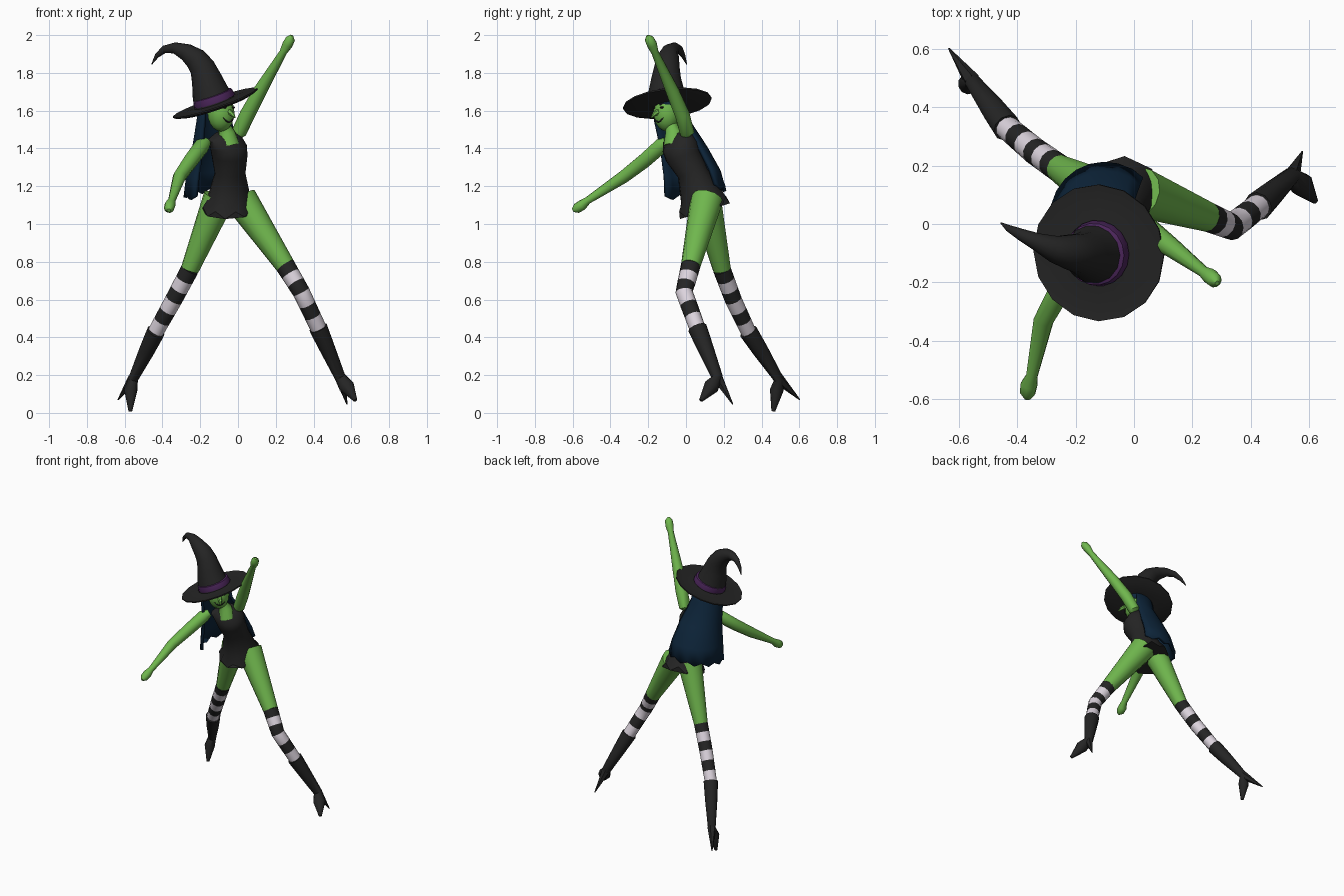
import bpy, bmesh, math
from mathutils import Vector as V

if "Cube" in bpy.data.objects:
    bpy.data.objects.remove(bpy.data.objects["Cube"])

COLORS = {
    "green_skin": (0.16, 0.47, 0.075), "black_cloth": (0.018, 0.018, 0.018),
    "navy_hair": (0.004, 0.018, 0.042), "white_stripe": (0.72, 0.66, 0.73),
    "purple_band": (0.075, 0.02, 0.11),
}
MATS = {}
for key, rgb in COLORS.items():
    MATS[key] = bpy.data.materials.new(key)
    MATS[key].diffuse_color = (*rgb, 1)


def finish(name, bm, mats, angle=40):
    bmesh.ops.recalc_face_normals(bm, faces=bm.faces)
    me = bpy.data.meshes.new(name)
    bm.to_mesh(me)
    bm.free()
    for m in mats:
        me.materials.append(MATS[m])
    ob = bpy.data.objects.new(name, me)
    bpy.context.collection.objects.link(ob)
    bpy.ops.object.select_all(action='DESELECT')
    ob.select_set(True)
    bpy.context.view_layer.objects.active = ob
    bpy.ops.object.shade_smooth_by_angle(angle=math.radians(angle))
    return ob


def loft(name, rings, mats, seg=None, closed=True, angle=40):
    """Skin a list of point rings; seg gives the material index per span."""
    bm = bmesh.new()
    vs = [[bm.verts.new(p) for p in r] for r in rings]
    n = len(rings[0])
    for i in range(len(vs) - 1):
        for j in range(n if closed else n - 1):
            k = (j + 1) % n
            f = bm.faces.new((vs[i][j], vs[i][k], vs[i + 1][k], vs[i + 1][j]))
            f.material_index = seg[i] if seg else 0
    if closed:
        bm.faces.new(vs[0][::-1])
        f = bm.faces.new(vs[-1])
        f.material_index = seg[-1] if seg else 0
    return finish(name, bm, mats, angle)


def ellipse(c, u, v, a, b, n):
    return [c + u * a * math.cos(2 * math.pi * i / n) + v * b * math.sin(2 * math.pi * i / n)
            for i in range(n)]


def tube(name, path, mats, seg=None, n=10, ref=(0.6, 0.8, 0)):
    """Path entries are (x, y, z, radius)."""
    pts, rings, u = [V(p[:3]) for p in path], [], V(ref)
    for i, p in enumerate(pts):
        t = (pts[min(i + 1, len(pts) - 1)] - pts[max(i - 1, 0)]).normalized()
        u = (u - t * u.dot(t)).normalized()
        rings.append(ellipse(p, u, t.cross(u), path[i][3], path[i][3], n))
    return loft(name, rings, mats, seg)


def ball(name, c, size, mat, segs=14):
    bm = bmesh.new()
    bmesh.ops.create_uvsphere(bm, u_segments=segs, v_segments=10, radius=1)
    for v in bm.verts:
        v.co = V(c) + V([v.co[i] * size[i] for i in range(3)])
    return finish(name, bm, [mat], 60)


def mix(a, b, t):
    return tuple(x + (y - x) * t for x, y in zip(a, b))


# Legs: thigh, six-band stocking, boot, foot and spike heel
def leg(side, hip, top, knee, cuff, ankle, ball_of_foot, toe, heel):
    tube(side + "_thigh", [hip, mix(hip, top, 0.5), top], ["green_skin"], n=12)
    bands = [mix(top, knee, t / 3) for t in range(3)] + [mix(knee, cuff, t / 3) for t in range(4)]
    tube(side + "_stocking", bands, ["black_cloth", "white_stripe"], [0, 1, 0, 1, 0, 1], n=12)
    lip = cuff[:3] + (cuff[3] + 0.008,)
    calf = mix(cuff, ankle, 0.4)[:3] + (0.043,)
    tube(side + "_boot", [lip, calf, ankle, ball_of_foot, toe], ["black_cloth"])
    start = ankle[:3] + (0.03,)
    tube(side + "_heel", [start, mix(start, heel, 0.4), heel], ["black_cloth"], n=6)


leg("right", (-0.10, 0.10, 1.14, 0.085), (-0.255, 0.19, 0.76, 0.048),
    (-0.34, 0.25, 0.60, 0.046), (-0.435, 0.33, 0.43, 0.042), (-0.555, 0.49, 0.18, 0.027),
    (-0.568, 0.48, 0.12, 0.036), (-0.57, 0.462, 0.008, 0.01), (-0.635, 0.602, 0.07, 0.003))
leg("left", (0.015, 0.11, 1.13, 0.088), (0.25, 0.025, 0.78, 0.052),
    (0.335, -0.01, 0.64, 0.046), (0.425, 0.06, 0.45, 0.043), (0.54, 0.165, 0.19, 0.03),
    (0.575, 0.135, 0.14, 0.042), (0.622, 0.078, 0.066, 0.01), (0.577, 0.248, 0.045, 0.003))

# Arms with mitten hands
tube("left_arm", [(-0.01, -0.01, 1.46, 0.02), (0.005, 0.005, 1.485, 0.04), (0.05, -0.02, 1.58, 0.041),
                  (0.12, -0.075, 1.71, 0.036), (0.24, -0.165, 1.91, 0.02), (0.262, -0.18, 1.95, 0.028),
                  (0.278, -0.195, 1.98, 0.025), (0.285, -0.203, 1.998, 0.008)], ["green_skin"])
tube("right_arm", [(-0.165, -0.10, 1.435, 0.025), (-0.19, -0.13, 1.415, 0.042), (-0.25, -0.22, 1.335, 0.04),
                   (-0.31, -0.33, 1.25, 0.035), (-0.35, -0.52, 1.125, 0.02), (-0.36, -0.55, 1.10, 0.029),
                   (-0.365, -0.58, 1.082, 0.027), (-0.366, -0.60, 1.072, 0.01)], ["green_skin"])

# Dress: leaning oval rings, with a ragged hem
axis = V((0, -0.3, 0.95)).normalized()
fwd = V((0.62, -0.78, 0))
fwd = (fwd - axis * fwd.dot(axis)).normalized()
across = fwd.cross(axis)
body = [((-0.05, 0.095, 1.085), 0.145, 0.135), ((-0.047, 0.08, 1.15), 0.115, 0.11),
        ((-0.042, 0.035, 1.27), 0.085, 0.078), ((-0.045, -0.015, 1.36), 0.095, 0.095),
        ((-0.05, -0.03, 1.41), 0.102, 0.095), ((-0.07, -0.045, 1.455), 0.10, 0.065),
        ((-0.07, -0.05, 1.48), 0.06, 0.045)]
rings = [ellipse(V(c), across, fwd, a, b, 16) for c, a, b in body]
rings[0] = [p + axis * (0.02 if i % 2 else -0.018) for i, p in enumerate(rings[0])]
loft("dress", rings, ["black_cloth"], angle=50)

# Neck, neckline and head
tube("neck", [(-0.05, -0.06, 1.42, 0.06), (-0.06, -0.065, 1.485, 0.045), (-0.07, -0.075, 1.51, 0.035),
              (-0.09, -0.09, 1.57, 0.035)], ["green_skin"])
HEAD = V((-0.09, -0.10, 1.59))
ball("head", HEAD, (0.073, 0.073, 0.10), "green_skin")


def on_face(yaw, pitch, k=1.0):
    y, p = math.radians(yaw - 48), math.radians(pitch)
    return HEAD + V((0.073 * math.cos(p) * math.cos(y), 0.073 * math.cos(p) * math.sin(y),
                     0.10 * math.sin(p))) * k


# Nose, smile, eyes and brows
tube("nose", [(*on_face(0, 5, 0.8), 0.016), (*on_face(0, -4, 1.25), 0.012),
              (*on_face(0, -10, 1.55), 0.003)], ["green_skin"], n=6)
tube("smile", [(*on_face(32 * t, -30 + 14 * t * t, 1.0), 0.005 if abs(t) < 1 else 0.002)
               for t in (-1, -0.5, 0, 0.5, 1)], ["black_cloth"], n=5)
for s, side in ((-1, "right"), (1, "left")):
    ball(side + "_eye", on_face(25 * s, 16, 0.98), (0.010, 0.010, 0.006), "black_cloth", 8)
    tube(side + "_brow", [(*on_face(12 * s, 24, 1.0), 0.004), (*on_face(40 * s, 32, 1.0), 0.003)],
         ["black_cloth"], n=5)

# Hair: flaring curtain down the back, plus a cap under the hat
levels = [(-0.115, -0.10, 1.67, 1.67, 0.085), (-0.11, -0.09, 1.55, 1.55, 0.10),
          (-0.10, -0.03, 1.41, 1.39, 0.135), (-0.10, 0.01, 1.29, 1.25, 0.165),
          (-0.10, 0.025, 1.20, 1.135, 0.18)]
sheet = []
for i, (x, y, z0, z1, r) in enumerate(levels):
    row = []
    for j in range(13):
        a = math.radians(45 + 183 * j / 12)
        z = z0 + (z1 - z0) * j / 12 + (0.012 * (-1) ** j if i == 4 else 0)
        row.append(V((x + r * math.cos(a), y + r * math.sin(a), z)))
    sheet.append(row)
hair = loft("hair", sheet, ["navy_hair"], closed=False, angle=60)
mod = hair.modifiers.new("thickness", 'SOLIDIFY')
mod.thickness = 0.018
mod.offset = 0
ball("hair_cap", (-0.105, -0.09, 1.64), (0.083, 0.083, 0.055), "navy_hair")

# Hat: tilted brim, bent cone and band
up = V((-0.32, -0.11, 0.94)).normalized()
hx = (V((1, 0, 0)) - up * up.x).normalized()
hy = up.cross(hx)
base = V((-0.118, -0.098, 1.632))
brim = [(0.02, -0.012), (0.12, -0.016), (0.19, -0.010), (0.236, 0.004),
        (0.236, 0.012), (0.19, 0.006), (0.115, 0.012), (0.02, 0.02)]
loft("hat_brim", [ellipse(base + up * h, hx, hy, r, r, 16) for r, h in brim], ["black_cloth"])
tube("hat_cone", [(-0.123, -0.10, 1.635, 0.112), (-0.145, -0.103, 1.69, 0.099), (-0.167, -0.104, 1.77, 0.08),
                  (-0.19, -0.10, 1.83, 0.068), (-0.225, -0.095, 1.875, 0.06), (-0.275, -0.085, 1.91, 0.046),
                  (-0.335, -0.06, 1.932, 0.03), (-0.39, -0.035, 1.925, 0.02), (-0.43, -0.015, 1.89, 0.012),
                  (-0.457, 0.004, 1.845, 0.002)], ["black_cloth"], n=14, ref=(0.3, 1, 0))
loft("hat_band", [ellipse(base + up * h, hx, hy, r, r, 18)
                  for r, h in ((0.113, 0.018), (0.114, 0.022), (0.107, 0.055), (0.103, 0.058))],
     ["purple_band"])

for m in bpy.data.materials:
    if m.users and not m.is_grease_pencil:
        m.use_nodes = True
        m.node_tree.nodes["Principled BSDF"].inputs["Base Color"].default_value = m.diffuse_color
